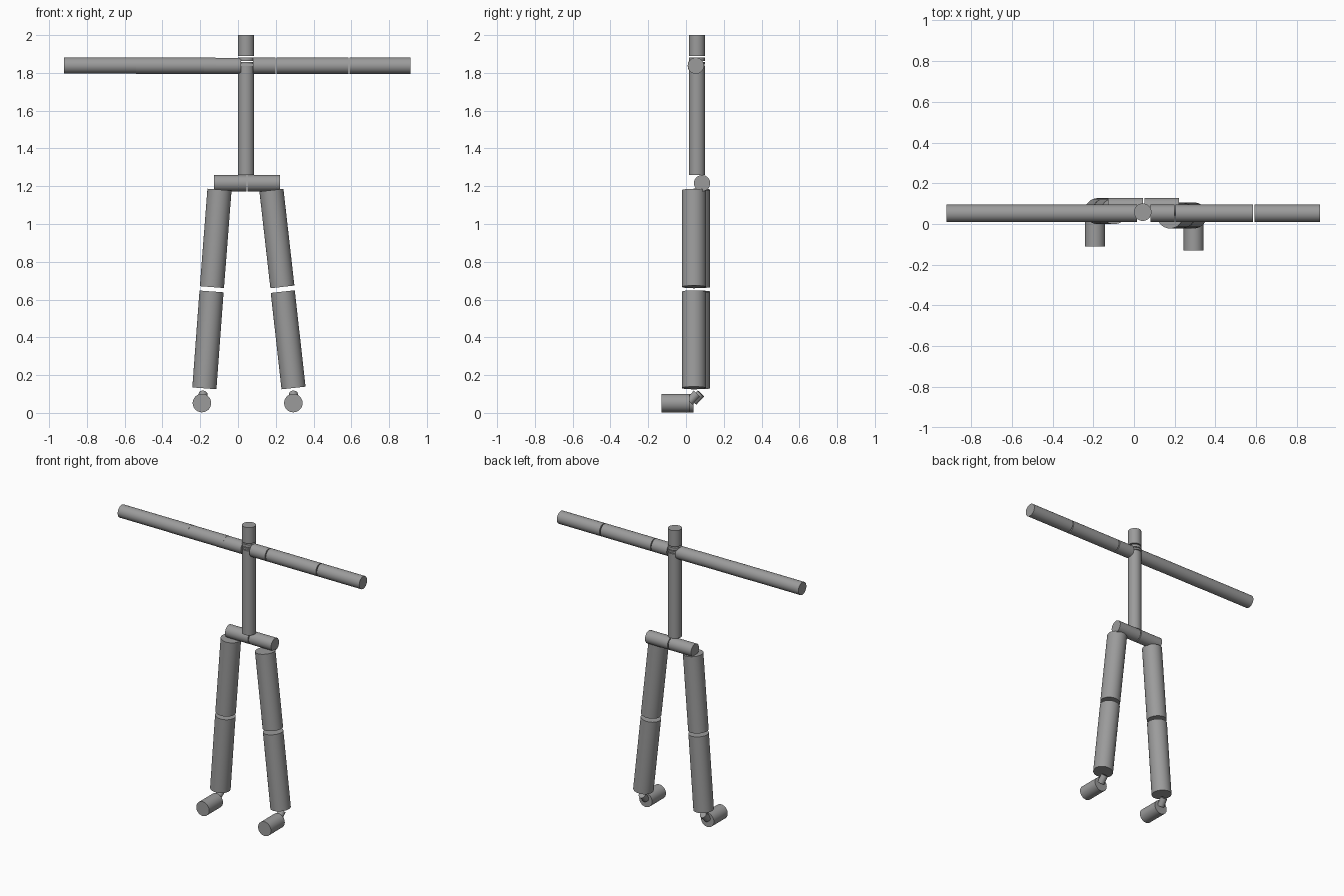
import bpy
import math
from mathutils import Vector

if "Cube" in bpy.data.objects:
    bpy.data.objects.remove(bpy.data.objects["Cube"])

grey = bpy.data.materials.new("mid_grey")
grey.diffuse_color = (0.33, 0.33, 0.33, 1)
grey.use_nodes = True
grey.node_tree.nodes["Principled BSDF"].inputs["Base Color"].default_value = grey.diffuse_color


def rod(name, start, end, radius):
    """Solid cylinder running between two points."""
    a, b = Vector(start), Vector(end)
    axis = b - a
    bpy.ops.mesh.primitive_cylinder_add(vertices=32, radius=radius, depth=axis.length,
                                        location=(a + b) / 2)
    ob = bpy.context.object
    ob.name = name
    ob.rotation_euler = axis.to_track_quat('Z', 'Y').to_euler()
    ob.data.materials.append(grey)
    bpy.ops.object.shade_smooth_by_angle(angle=math.radians(35))
    return ob


R = 0.043            # thin limb radius
SX, SY = 0.043, 0.058  # spine position

# Spine, neck discs and head stacked on one axis
for name, z0, z1 in (("spine", 1.26, 1.84), ("lower_neck", 1.845, 1.858),
                     ("upper_neck", 1.863, 1.882), ("head", 1.89, 2.0)):
    rod(name, (SX, SY, z0), (SX, SY, z1), R)

# Left arm: three separated segments
AY, AZ = 0.052, 1.838
for name, x0, x1 in (("left_shoulder", 0.08, 0.198), ("left_upper_arm", 0.204, 0.584),
                     ("left_forearm", 0.591, 0.914)):
    rod(name, (x0, AY, AZ), (x1, AY, AZ), R)

# Right arm: three overlapping segments
for name, x0, x1, dz in (("right_shoulder", 0.015, -0.18, -0.001),
                         ("right_upper_arm", -0.12, -0.54, 0.0),
                         ("right_forearm", -0.39, -0.92, 0.001)):
    rod(name, (x0, AY, AZ + dz), (x1, AY, AZ + dz), R)

# Hips
rod("right_hip", (-0.128, 0.085, 1.216), (0.045, 0.085, 1.216), R)
rod("left_hip", (0.051, 0.085, 1.216), (0.222, 0.085, 1.216), R)

# Legs: side, depth, thigh top/bottom, shin top/bottom (x, z), foot x, foot front y
legs = (
    ("right", 0.063, (-0.098, 1.182), (-0.138, 0.666), (-0.14, 0.643), (-0.178, 0.13), -0.191, -0.11),
    ("left", 0.042, (0.177, 1.179), (0.235, 0.667), (0.237, 0.642), (0.294, 0.132), 0.293, -0.131),
)
for side, y, t0, t1, s0, s1, fx, fy in legs:
    rod(side + "_thigh", (t0[0], y, t0[1]), (t1[0], y, t1[1]), 0.064)
    rod(side + "_shin", (s0[0], y, s0[1]), (s1[0], y, s1[1]), 0.064)
    rod(side + "_ankle", (fx, y - 0.024, 0.06), ((fx + s1[0]) / 2, y + 0.016, 0.102), 0.023)
    rod(side + "_foot", (fx, fy, 0.052), (fx, fy + 0.15, 0.052), 0.049)
